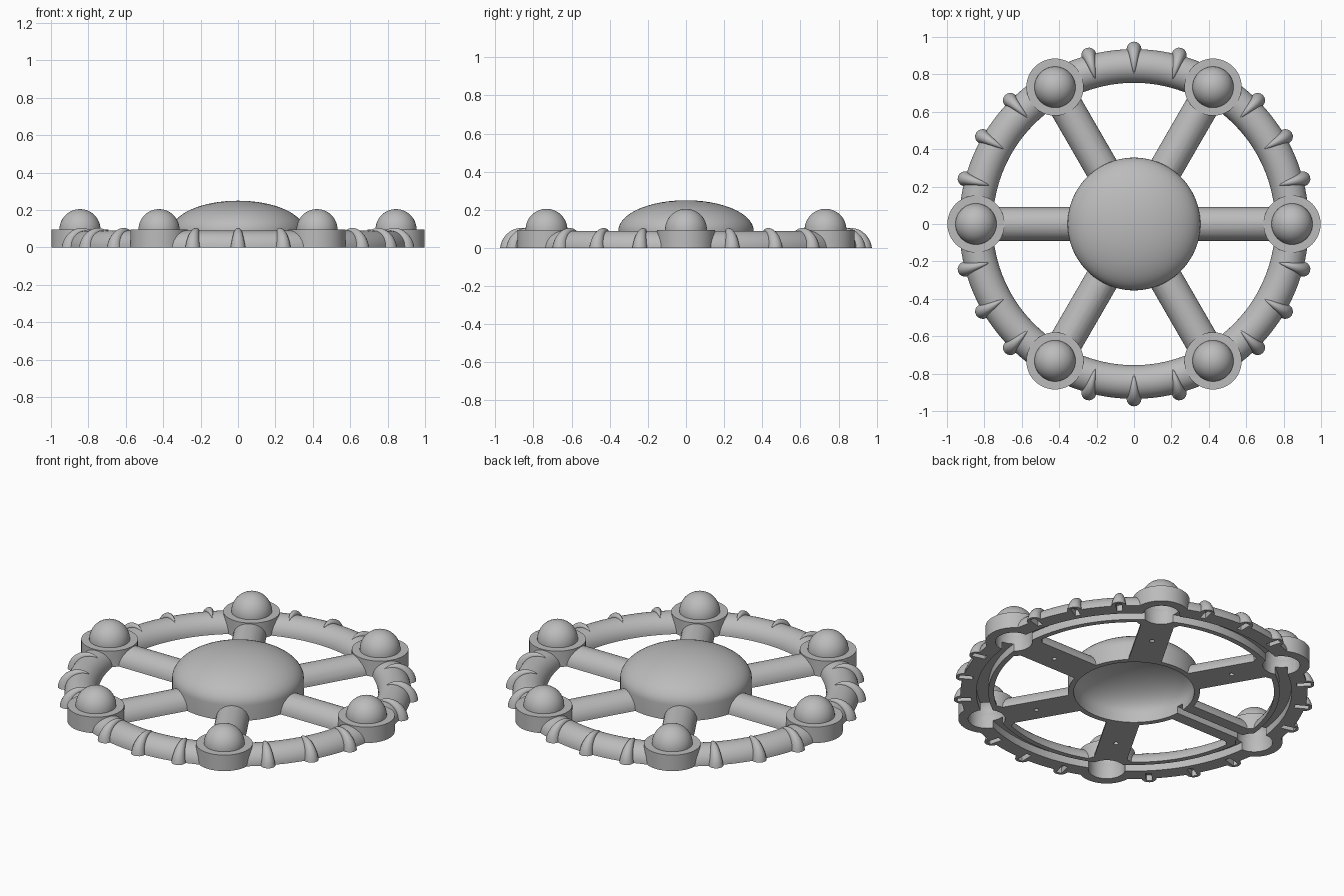
import bpy, bmesh
from math import sin, cos, pi, radians
from mathutils import Matrix, Vector

cube = bpy.data.objects.get("Cube")
if cube:
    bpy.data.objects.remove(cube)

RIM_R, TUBE, CUP_R, CUP_H = 0.845, 0.09, 0.153, 0.095
HUB_R, HUB_H = 0.355, 0.09
SPOKES = [radians(60 * i) for i in range(6)]
CLAWS = [a + radians(d) for a in SPOKES for d in (15, 30, 45)]

grey = bpy.data.materials.new("plain grey")
grey.use_nodes = True
grey.diffuse_color = (0.5, 0.5, 0.5, 1)
grey.node_tree.nodes["Principled BSDF"].inputs["Base Color"].default_value = (0.5, 0.5, 0.5, 1)


def make(name, bm):
    bmesh.ops.remove_doubles(bm, verts=bm.verts, dist=1e-5)
    bmesh.ops.recalc_face_normals(bm, faces=bm.faces)
    mesh = bpy.data.meshes.new(name)
    bm.to_mesh(mesh)
    bm.free()
    mesh.materials.append(grey)
    obj = bpy.data.objects.new(name, mesh)
    bpy.context.collection.objects.link(obj)
    return obj


def lathe(bm, profile, steps, closed=False, place=Matrix()):
    """Spin an (r, z) profile about the z axis."""
    part = bmesh.new()
    verts = [part.verts.new((r, 0, z)) for r, z in profile]
    pairs = list(zip(verts, verts[1:]))
    if closed:
        pairs.append((verts[-1], verts[0]))
    edges = [part.edges.new(p) for p in pairs]
    bmesh.ops.spin(part, geom=verts + edges, axis=(0, 0, 1), cent=(0, 0, 0),
                   angle=2 * pi, steps=steps)
    bmesh.ops.remove_doubles(part, verts=part.verts, dist=1e-5)
    part.transform(place)
    temp = bpy.data.meshes.new("temp")
    part.to_mesh(temp)
    part.free()
    bm.from_mesh(temp)
    bpy.data.meshes.remove(temp)


def prism(bm, section, x0, x1, turn):
    """Extrude a (y, z) section along x, then turn it about z."""
    face = bm.faces.new([bm.verts.new((x0, y, z)) for y, z in section])
    out = bmesh.ops.extrude_face_region(bm, geom=[face], use_keep_orig=True)
    top = [v for v in out["geom"] if isinstance(v, bmesh.types.BMVert)]
    bmesh.ops.translate(bm, verts=top, vec=(x1 - x0, 0, 0))
    both = top + list(face.verts)
    bmesh.ops.rotate(bm, verts=both, cent=(0, 0, 0), matrix=Matrix.Rotation(turn, 3, "Z"))


def arc(radius, height, base, n):
    """Quarter ellipse from the widest point up to the axis."""
    return [(radius * cos(pi / 2 * i / n), base + height * sin(pi / 2 * i / n))
            for i in range(n)] + [(0, base + height)]


def at(angle, r):
    return Matrix.Rotation(angle, 4, "Z") @ Matrix.Translation((r, 0, 0))


def box(half, depth):
    return [(-half, -0.1), (half, -0.1), (half, depth), (-half, depth)]


half_round = [(TUBE * cos(pi * i / 20), TUBE * sin(pi * i / 20)) for i in range(21)]

# Half-round rim
bm = bmesh.new()
lathe(bm, [(RIM_R + y, z) for y, z in half_round], 120, closed=True)
rim = make("rim", bm)

# Half-round spokes
bm = bmesh.new()
for a in SPOKES:
    prism(bm, half_round, 0.3, RIM_R, a)
spokes = make("spokes", bm)

# Domed hub
bm = bmesh.new()
lathe(bm, [(0, 0), (HUB_R, 0)] + arc(HUB_R, 0.16, HUB_H, 16), 80)
hub = make("hub", bm)

# Round cups and the domes set in them
bm = bmesh.new()
for a in SPOKES:
    lathe(bm, [(0, 0), (CUP_R, 0), (CUP_R, CUP_H), (0, CUP_H)], 48, place=at(a, RIM_R))
cups = make("cups", bm)
bm = bmesh.new()
for a in SPOKES:
    lathe(bm, [(0, 0.06), (0.11, 0.06)] + arc(0.11, 0.11, CUP_H, 12), 40, place=at(a, RIM_R))
domes = make("cup_domes", bm)

# Tapered claws wrapped over the outside of the rim
bm = bmesh.new()
for a in CLAWS:
    out, side, up = Vector((cos(a), sin(a), 0)), Vector((-sin(a), cos(a), 0)), Vector((0, 0, 1))
    rings = []
    for i in range(15):
        u = i / 14
        phi = radians(118) * u
        e = out * cos(phi) + up * sin(phi)
        size = max(0.04 * (1 - u) ** 0.8, 0.001)
        mid = out * RIM_R + e * TUBE
        rings.append([bm.verts.new(mid + size * (e * cos(t) + side * sin(t)))
                      for t in (2 * pi * k / 16 for k in range(16))])
    for low, high in zip(rings, rings[1:]):
        for k in range(16):
            n = (k + 1) % 16
            bm.faces.new((low[k], low[n], high[n], high[k]))
    bm.faces.new(rings[0])
    bm.faces.new(rings[-1])
claws = make("claws", bm)

# Cutters for the hollow underside
bm = bmesh.new()
lathe(bm, [(0.785, -0.1), (0.85, -0.1), (0.85, 0.045), (0.785, 0.045)], 120, closed=True)
rim_groove = make("rim_groove_cutter", bm)

bm = bmesh.new()
for a in SPOKES:
    lathe(bm, [(0, -0.1), (0.1, -0.1), (0.1, 0.08)] + arc(0.095, 0.095, 0.09, 10), 40,
          place=at(a, RIM_R))
cup_holes = make("cup_hole_cutter", bm)

bm = bmesh.new()
lathe(bm, [(0, -0.1), (0.325, -0.1)] + arc(0.325, 0.16, 0.05, 14), 80)
hub_bowl = make("hub_bowl_cutter", bm)

bm = bmesh.new()
prism(bm, box(0.022, 0.04), 0.25, 0.82, pi)
spoke_channel = make("spoke_channel_cutter", bm)

bm = bmesh.new()
for a in SPOKES:
    if abs(a - pi) > 0.1:
        lathe(bm, [(0, -0.1), (0.013, -0.1), (0.013, 0.03), (0, 0.03)], 16, place=at(a, 0.56))
pin_holes = make("pin_hole_cutter", bm)

bm = bmesh.new()
for a in CLAWS:
    prism(bm, box(0.016, 0.035), 0.88, 0.957, a)
claw_notches = make("claw_notch_cutter", bm)

# Which cutters shape which parts
cuts = {
    rim: [rim_groove, cup_holes, spoke_channel, claw_notches],
    spokes: [hub_bowl, cup_holes, rim_groove, spoke_channel, pin_holes],
    hub: [hub_bowl, spoke_channel],
    cups: [cup_holes, rim_groove, spoke_channel],
    domes: [cup_holes],
    claws: [claw_notches],
}
for part, cutters in cuts.items():
    bpy.ops.object.select_all(action="DESELECT")
    part.select_set(True)
    bpy.context.view_layer.objects.active = part
    for cutter in cutters:
        mod = part.modifiers.new(cutter.name, "BOOLEAN")
        mod.operation = "DIFFERENCE"
        mod.solver = "EXACT"
        mod.object = cutter
        bpy.ops.object.modifier_apply(modifier=mod.name)
    bpy.ops.object.shade_smooth_by_angle(angle=radians(35))

for cutter in {c for group in cuts.values() for c in group}:
    bpy.data.objects.remove(cutter)
